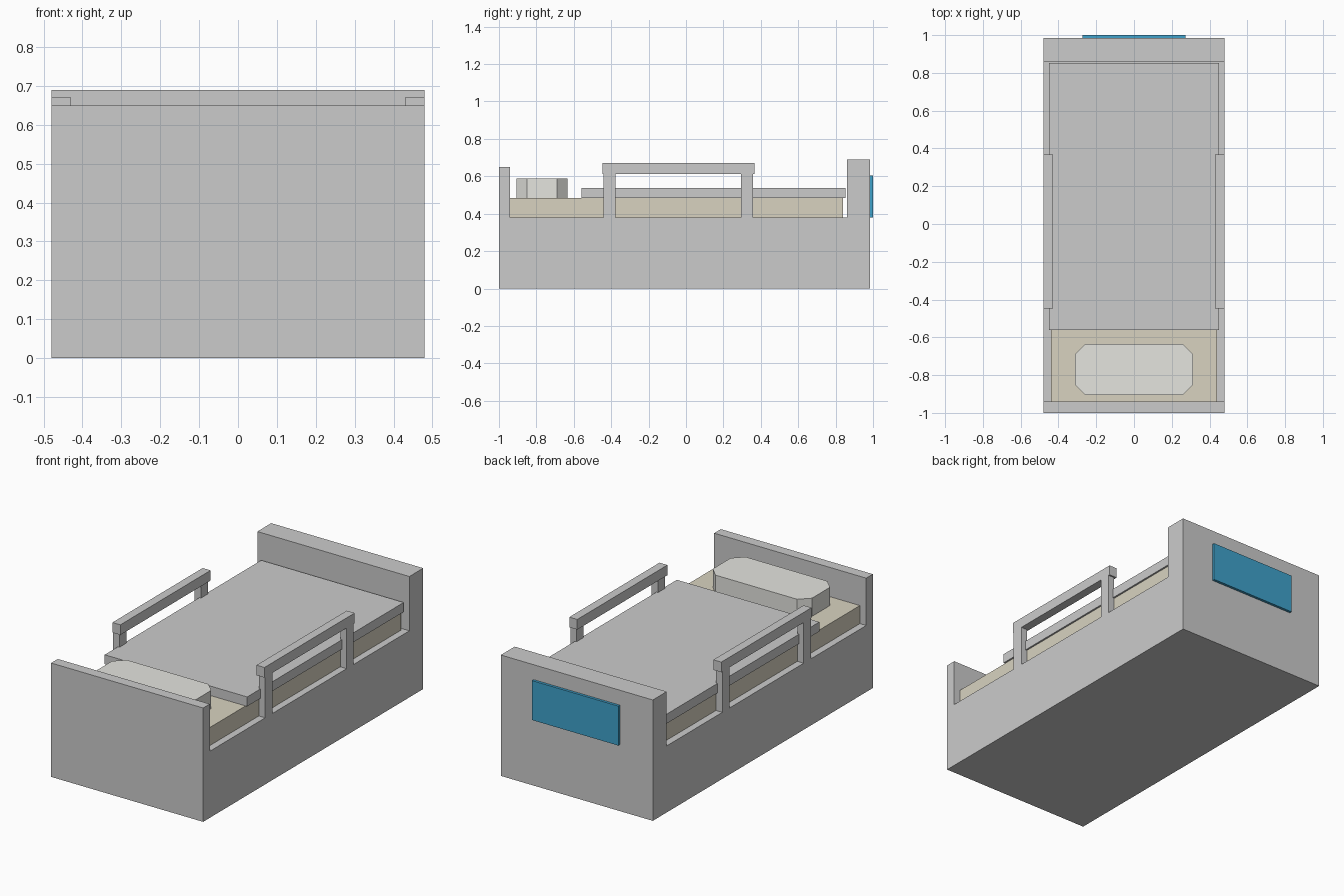
import bpy

if "Cube" in bpy.data.objects:
    bpy.data.objects.remove(bpy.data.objects["Cube"])


def material(name, color):
    m = bpy.data.materials.new(name)
    m.diffuse_color = (*color, 1)
    m.use_nodes = True
    m.node_tree.nodes["Principled BSDF"].inputs["Base Color"].default_value = m.diffuse_color
    return m


def prism(name, outline, lo, hi, axis, mat=None):
    """Extrude a 2D outline along x (outline in y,z) or z (outline in x,y)."""
    place = (lambda p, t: (t, *p)) if axis == 'x' else (lambda p, t: (*p, t))
    n = len(outline)
    verts = [place(p, t) for t in (lo, hi) for p in outline]
    faces = [tuple(reversed(range(n))), tuple(range(n, 2 * n))]
    faces += [(i, (i + 1) % n, n + (i + 1) % n, n + i) for i in range(n)]
    mesh = bpy.data.meshes.new(name)
    mesh.from_pydata(verts, [], faces)
    obj = bpy.data.objects.new(name, mesh)
    bpy.context.collection.objects.link(obj)
    if mat:
        mesh.materials.append(mat)
    return obj


def box(name, x, y, z, mat=None):
    outline = [(x[0], y[0]), (x[1], y[0]), (x[1], y[1]), (x[0], y[1])]
    return prism(name, outline, z[0], z[1], 'z', mat)


cream = material("mattress_cream", (0.69, 0.65, 0.53))
white = material("pillow_white", (0.78, 0.78, 0.74))
blue = material("panel_blue", (0.05, 0.36, 0.60))

# Bed frame: base, headboard and footboard in one side profile
prism("bed_frame", [(-1, 0), (0.985, 0), (0.985, 0.69), (0.86, 0.69),
                    (0.86, 0.38), (-0.94, 0.38), (-0.94, 0.65), (-1, 0.65)],
      -0.48, 0.48, 'x')

# Bedding
box("mattress", (-0.44, 0.44), (-0.94, 0.84), (0.38, 0.483), cream)
box("blanket", (-0.45, 0.45), (-0.56, 0.852), (0.483, 0.537))

# Pillow with clipped corners
px, py, c = 0.313, 0.136, 0.055
corners = [(px, -py + c), (px, py - c), (px - c, py), (-px + c, py),
           (-px, py - c), (-px, -py + c), (-px + c, -py), (px - c, -py)]
prism("pillow", [(x, y - 0.77) for x, y in corners], 0.483, 0.587, 'z', white)

# Side rails: two posts and a top bar on each side
for side, s in (("left", -1), ("right", 1)):
    post_x = sorted((s * 0.44, s * 0.48))
    bar_x = sorted((s * 0.43, s * 0.48))
    for end, y in (("front", -0.408), ("back", 0.326)):
        box(f"{side}_{end}_rail_post", post_x, (y - 0.032, y + 0.032), (0.38, 0.612))
    box(f"{side}_rail_bar", bar_x, (-0.447, 0.367), (0.612, 0.67))

# Panel on the outside of the footboard
box("footboard_panel", (-0.273, 0.273), (0.985, 1.0), (0.38, 0.605), blue)
